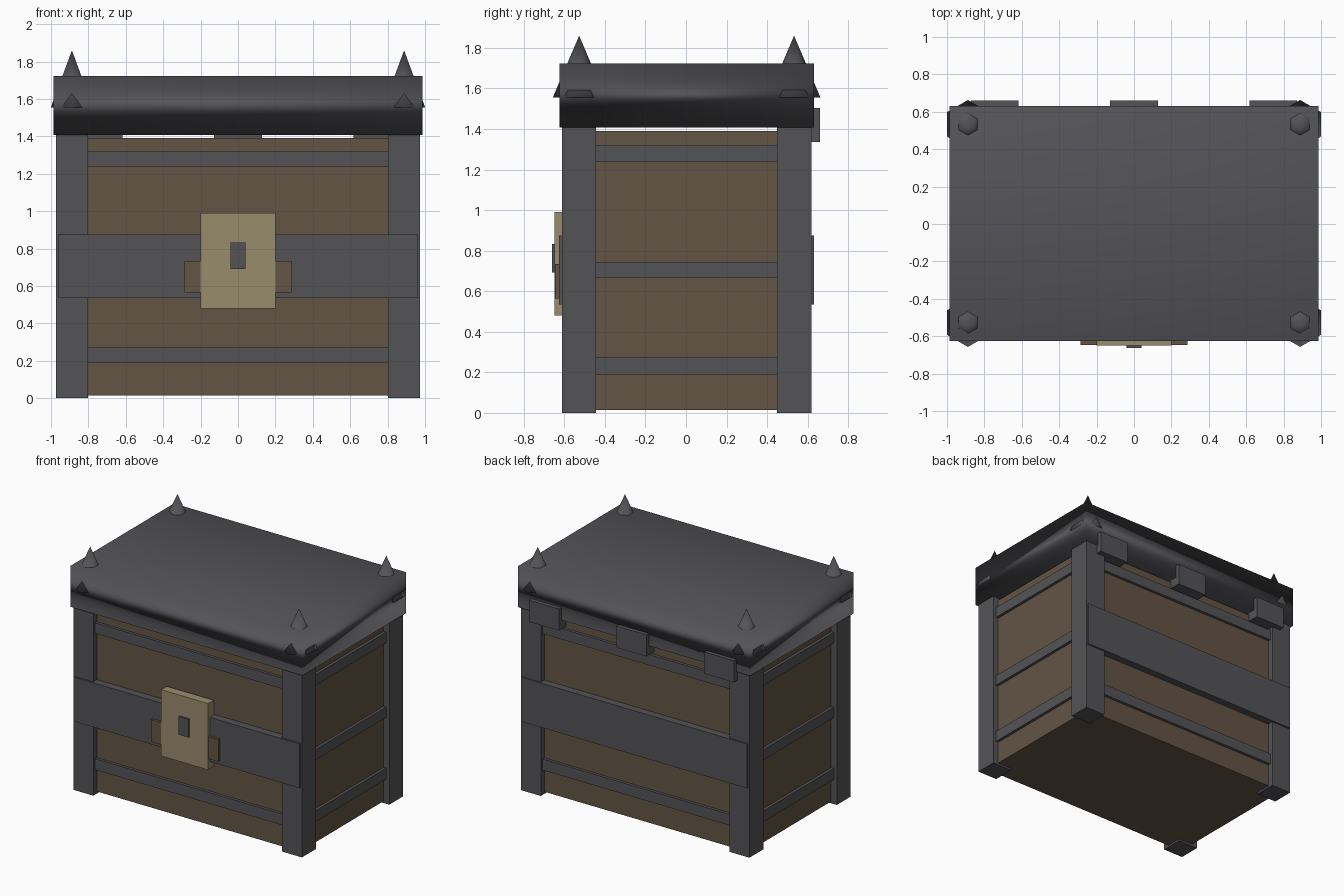
import bpy

if "Cube" in bpy.data.objects:
    bpy.data.objects.remove(bpy.data.objects["Cube"])


def material(name, rgb):
    m = bpy.data.materials.new(name)
    m.diffuse_color = (*rgb, 1.0)
    m.use_nodes = True
    m.node_tree.nodes["Principled BSDF"].inputs["Base Color"].default_value = m.diffuse_color
    return m


iron = material("dark_iron", (0.088, 0.087, 0.096))
wood = material("brown_wood", (0.125, 0.089, 0.060))
brass = material("dull_brass", (0.315, 0.262, 0.152))
YC = 0.003  # small offset of the chest along y


def box(name, x, y, z, mat):
    """Box from (min, max) ranges."""
    r = (x, y, z)
    bpy.ops.mesh.primitive_cube_add(size=1, location=[(a + b) / 2 for a, b in r])
    o = bpy.context.object
    o.name = name
    o.scale = [b - a for a, b in r]
    bpy.ops.object.transform_apply(location=False, rotation=False, scale=True)
    o.data.materials.append(mat)
    return o


# wooden body
box("body", (-0.925, 0.925), (YC - 0.57, YC + 0.57), (0.015, 1.39), wood)

# thin iron bands round the body
for i, (z0, z1) in enumerate([(0.19, 0.275), (0.665, 0.745), (1.238, 1.32)]):
    box(f"band_{i}", (-0.947, 0.947), (YC - 0.592, YC + 0.592), (z0, z1), iron)

# corner posts and spikes poking through the lid
for sx in (-1, 1):
    for sy in (-1, 1):
        xs = sorted((sx * 0.802, sx * 0.972))
        ys = sorted((YC + sy * 0.446, YC + sy * 0.615))
        box("corner_post", xs, ys, (0.0, 1.41), iron)
        bpy.ops.mesh.primitive_cone_add(
            vertices=6, radius1=0.13, radius2=0, depth=0.305,
            location=(sx * 0.888, YC + sy * 0.53, 1.7075))
        c = bpy.context.object
        c.name = "corner_spike"
        c.data.materials.append(iron)
        bpy.ops.object.shade_smooth()

# wide plates across front and back
box("front_plate", (-0.962, 0.962), (-0.626, -0.56), (0.535, 0.875), iron)
box("back_plate", (-0.962, 0.962), (0.56, 0.631), (0.535, 0.875), iron)

# lid: a softly shaded slab
lid = box("lid", (-0.987, 0.987), (YC - 0.628, YC + 0.628), (1.407, 1.722), iron)
bpy.ops.object.shade_smooth()
wn = lid.modifiers.new("soft_normals", 'WEIGHTED_NORMAL')
wn.mode = 'FACE_AREA'
wn.keep_sharp = False

# hinges on the back
for x in (-0.745, 0.0, 0.745):
    box("hinge", (x - 0.127, x + 0.127), (0.56, 0.661), (1.337, 1.503), iron)

# lock
box("lock_bar", (-0.286, 0.286), (-0.646, -0.58), (0.565, 0.735), wood)
box("lock_plate", (-0.2, 0.2), (-0.649, -0.58), (0.48, 0.99), brass)
box("keyhole", (-0.041, 0.041), (-0.662, -0.6), (0.692, 0.832), iron)
